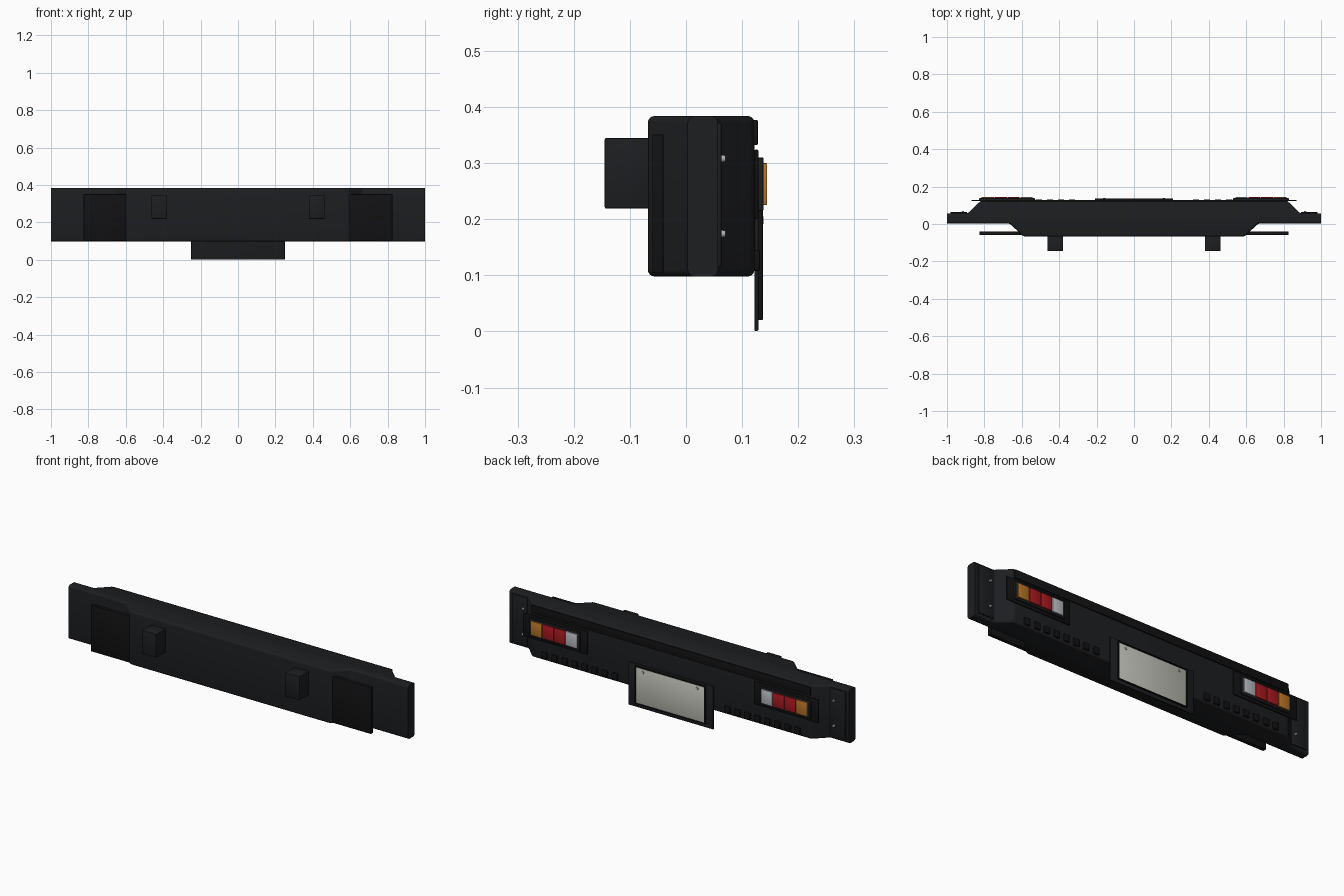
import bpy, bmesh, math
from mathutils import Matrix

if "Cube" in bpy.data.objects:
    bpy.data.objects.remove(bpy.data.objects["Cube"])


def material(name, rgb):
    m = bpy.data.materials.new(name)
    m.diffuse_color = (*rgb, 1)
    m.use_nodes = True
    m.node_tree.nodes["Principled BSDF"].inputs["Base Color"].default_value = m.diffuse_color
    return m


BLACK = material("black_plastic", (0.012, 0.013, 0.015))
DARK = material("dark_trim", (0.006, 0.006, 0.007))
STEEL = material("steel", (0.45, 0.45, 0.45))
PLATE = material("plate_white", (0.55, 0.55, 0.50))
AMBER = material("amber_lens", (0.50, 0.18, 0.02))
RED = material("red_lens", (0.40, 0.01, 0.015))
CLEAR = material("clear_lens", (0.50, 0.52, 0.56))


def finish(name, bm, mat, smooth=True):
    bmesh.ops.recalc_face_normals(bm, faces=bm.faces)
    me = bpy.data.meshes.new(name)
    bm.to_mesh(me)
    bm.free()
    ob = bpy.data.objects.new(name, me)
    bpy.context.collection.objects.link(ob)
    me.materials.append(mat)
    if smooth:
        bpy.ops.object.select_all(action='DESELECT')
        ob.select_set(True)
        bpy.context.view_layer.objects.active = ob
        bpy.ops.object.shade_smooth_by_angle(angle=math.radians(35))
    return ob


def box(name, x, y, z, mat, bevel=0.002):
    """Box from (min, max) ranges with slightly rounded edges."""
    bm = bmesh.new()
    bmesh.ops.create_cube(bm, size=1)
    for v in bm.verts:
        v.co = [r[0] if c < 0 else r[1] for c, r in zip(v.co, (x, y, z))]
    if bevel:
        bmesh.ops.bevel(bm, geom=bm.edges[:], offset=bevel, segments=2,
                        profile=0.5, affect='EDGES')
    return finish(name, bm, mat)


def pair(name, x, y, z, mat, bevel=0.002):
    """The same box on both sides."""
    box(name + "_right", x, y, z, mat, bevel)
    box(name + "_left", (-x[1], -x[0]), y, z, mat, bevel)


def bolt(name, x, y, z, r, depth):
    bm = bmesh.new()
    bmesh.ops.create_cone(bm, cap_ends=True, segments=16, radius1=r, radius2=r * 0.8,
                          depth=depth, matrix=Matrix.Translation((x, y, z))
                          @ Matrix.Rotation(-math.pi / 2, 4, 'X'))
    finish(name, bm, STEEL)


# Bumper beam: plan outline extruded upward, long edges rounded
half = [(0.59, -0.068), (0.665, 0.003), (1.0, 0.003),
        (1.0, 0.057), (0.888, 0.057), (0.822, 0.122)]
outline = half + [(-x, y) for x, y in reversed(half)]
bm = bmesh.new()
base = bm.faces.new([bm.verts.new((x, y, 0.098)) for x, y in outline])
top = bmesh.ops.extrude_face_region(bm, geom=[base])["geom"]
bmesh.ops.translate(bm, vec=(0, 0, 0.286),
                    verts=[g for g in top if isinstance(g, bmesh.types.BMVert)])
edges = [e for e in bm.edges if not all(abs(v.co.x) > 0.99 for v in e.verts)]
bmesh.ops.bevel(bm, geom=edges, offset=0.012, segments=4, profile=0.5,
                affect='EDGES', clamp_overlap=True)
finish("bumper_beam", bm, BLACK)

# Front mounting blocks and side flaps
pair("mounting_block", (0.38, 0.463), (-0.145, -0.06), (0.219, 0.345), BLACK, 0.003)
pair("side_flap", (0.55, 0.825), (-0.06, -0.04), (0.104, 0.351), DARK)

# Trim strip along the top of the rear face
box("top_trim_strip", (-0.82, 0.82), (0.118, 0.128), (0.332, 0.377), DARK)

# End plates with bolts
pair("end_plate", (0.892, 0.982), (0.05, 0.063), (0.115, 0.371), BLACK)
for s in (-1, 1):
    for z in (0.174, 0.308):
        bolt("end_bolt", s * 0.915, 0.066, z, 0.007, 0.008)

# Tail lights: backing plate, bezel and four lenses
pair("light_backing", (0.49, 0.87), (0.122, 0.129), (0.2, 0.324), DARK)
pair("light_bezel", (0.53, 0.828), (0.125, 0.138), (0.215, 0.31), BLACK)
lenses = [("reverse_lens", CLEAR), ("brake_lens", RED),
          ("tail_lens", RED), ("turn_lens", AMBER)]
for i, (name, mat) in enumerate(lenses):
    x = 0.542 + i * 0.069
    pair(name, (x, x + 0.066), (0.134, 0.1445), (0.225, 0.3), mat, 0.0015)

# Row of small ribs along the lower rear face
for i in range(8):
    x = 0.315 + i * 0.059
    pair("lower_rib", (x, x + 0.034), (0.115, 0.132), (0.108, 0.145), DARK, 0.004)

# Number plate: holder, raised frame, plate and screws
box("plate_holder", (-0.25, 0.25), (0.122, 0.129), (0.001, 0.23), BLACK)
box("plate_panel", (-0.2, 0.2), (0.127, 0.135), (0.025, 0.215), PLATE)
for z in (0.0205, 0.2165):
    box("plate_frame_rail", (-0.208, 0.208), (0.127, 0.137), (z, z + 0.005), DARK, 0.001)
pair("plate_frame_side", (0.201, 0.208), (0.127, 0.137), (0.0205, 0.2215), DARK, 0.001)
for s in (-1, 1):
    bolt("plate_screw", s * 0.16, 0.136, 0.198, 0.008, 0.004)
